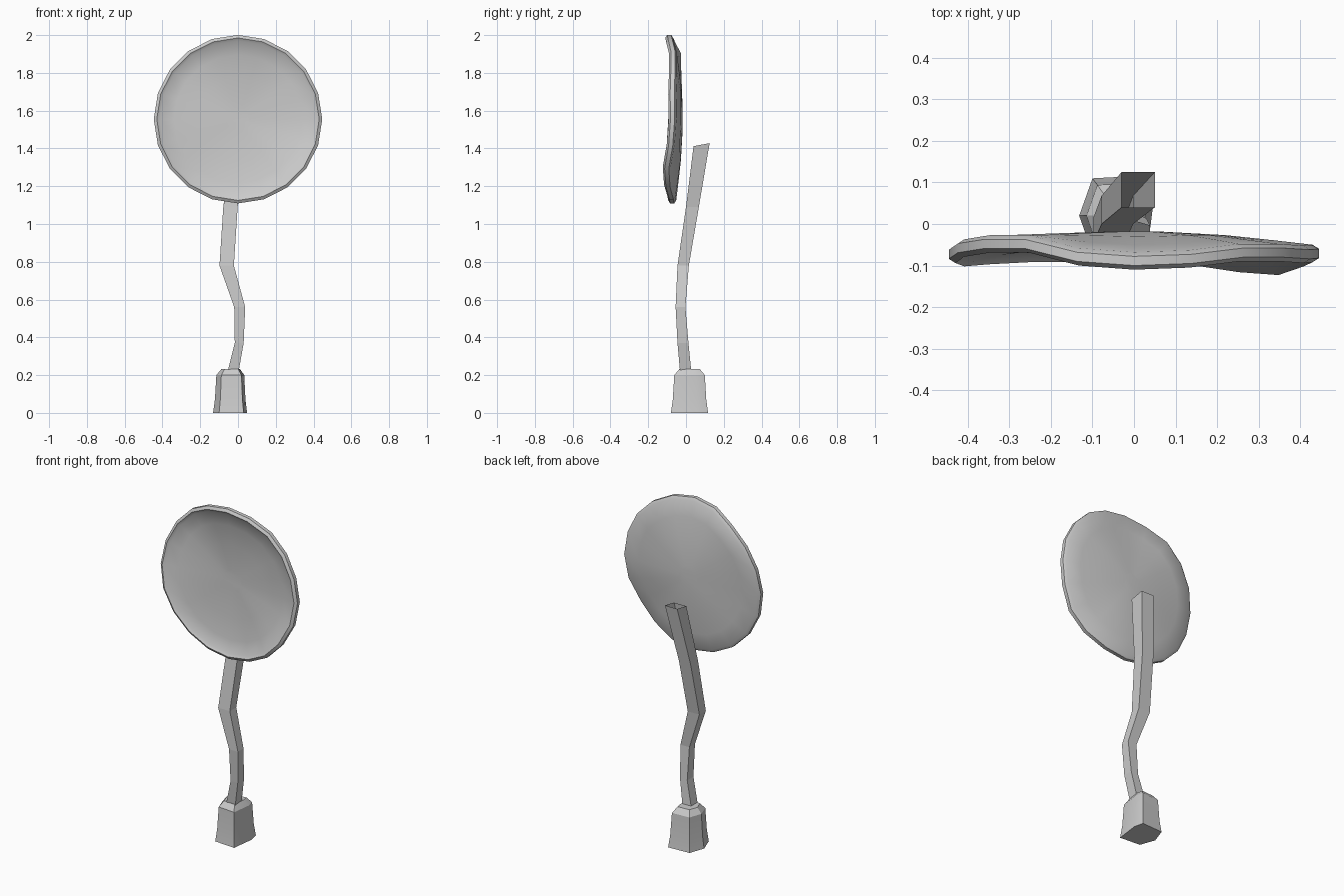
import bpy, bmesh, math

if "Cube" in bpy.data.objects:
    bpy.data.objects.remove(bpy.data.objects["Cube"])


def loft(name, rings, cap_start=True, cap_end=True, smooth=None):
    """Skin a list of equal-length point rings into one mesh object."""
    bm = bmesh.new()
    loops = [[bm.verts.new(p) for p in ring] for ring in rings]
    n = len(loops[0])
    for a, b in zip(loops, loops[1:]):
        for i in range(n):
            j = (i + 1) % n
            bm.faces.new((a[i], a[j], b[j], b[i]))
    for wanted, loop in ((cap_start, loops[0]), (cap_end, loops[-1])):
        if wanted:
            bmesh.ops.triangle_fill(bm, edges=[bm.edges.get((loop[i], loop[(i + 1) % n])) for i in range(n)],
                                    use_beauty=True)
    bmesh.ops.recalc_face_normals(bm, faces=bm.faces[:])
    mesh = bpy.data.meshes.new(name)
    bm.to_mesh(mesh)
    bm.free()
    obj = bpy.data.objects.new(name, mesh)
    bpy.context.collection.objects.link(obj)
    if smooth:
        bpy.ops.object.select_all(action='DESELECT')
        obj.select_set(True)
        bpy.context.view_layer.objects.active = obj
        bpy.ops.object.shade_smooth_by_angle(angle=math.radians(smooth))
    return obj


# Dented round sign plate: depth of the rim, clockwise from the top
rim_y = [-.088, -.083, -.068, -.068, -.072, -.07, -.08, -.101, -.094, -.076,
         -.072, -.07, -.07, -.075, -.08, -.072, -.057, -.047, -.047, -.078]
# radius, offset from rim, blend to the centre depth, centre depth
profile = [(.06, 0, 1, -.050), (.22, -.004, .75, -.050), (.34, -.008, .35, -.050),
           (.415, -.012, 0, 0), (.430, -.022, 0, 0), (.446, -.012, 0, 0),
           (.446, .010, 0, 0), (.430, .020, 0, 0),
           (.34, .016, .4, -.018), (.22, .008, .8, -.018), (.06, 0, 1, -.018)]
plate = []
for r, off, blend, mid in profile:
    ring = []
    for k, y in enumerate(rim_y):
        a = math.tau * k / len(rim_y)
        ring.append((r * math.sin(a), (y + off) * (1 - blend) + mid * blend,
                     1.555 + r * math.cos(a)))
    plate.append(ring)
loft("sign_plate", plate, smooth=35)

# Crooked square post, open at the top: x range, y range, height
path = [(-.06, 0, -.03, .03, .20), (-.017, .03, -.045, .013, .37),
        (-.02, .038, -.055, -.003, .56), (-.098, -.022, -.045, .015, .78),
        (-.078, -.002, 0, .068, 1.09), (-.03, .05, .04, .125, 1.42)]
post = []
for x0, x1, y0, y1, z in path:
    tilt = .008 if z > 1.4 else 0
    post.append([(x0, y0, z - tilt), (x1, y0, z - tilt), (x1, y1, z + tilt), (x0, y1, z + tilt)])
loft("post", post, cap_end=False)

# Chunky six-sided foot, tapering upwards
outline = [(-.10, -.07), (.03, -.08), (.048, .06), (.035, .117), (-.10, .11), (-.132, .02)]
cx, cy = -.035, .02
foot = [[(cx + (x - cx) * s, cy + (y - cy) * s, z) for x, y in outline]
        for s, z in ((1, 0), (.9, .07), (.82, .20), (.55, .232))]
loft("foot", foot, smooth=30)
